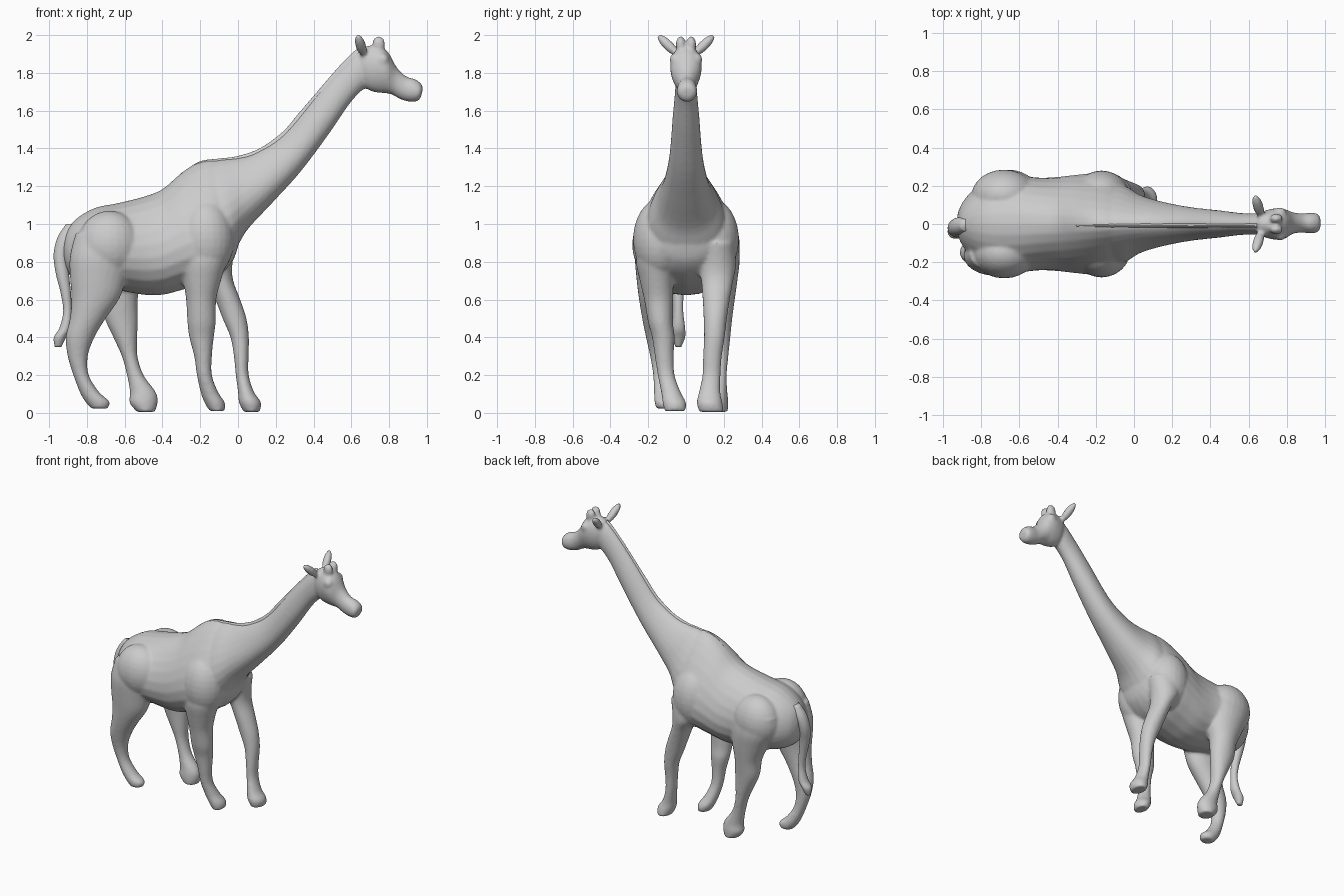
import bpy, bmesh, math
from mathutils import Vector

SIDES, STEPS = 24, 4


def spline(rows):
    """Catmull-Rom interpolation of station tuples."""
    out, n = [], len(rows)
    for i in range(n - 1):
        p = [rows[max(i - 1, 0)], rows[i], rows[i + 1], rows[min(i + 2, n - 1)]]
        for s in range(STEPS):
            t = s / STEPS
            out.append([0.5 * (2 * b + (c - a) * t + (2 * a - 5 * b + 4 * c - d) * t * t
                        + (3 * b - a - 3 * c + d) * t ** 3) for a, b, c, d in zip(*p)])
    return out + [list(rows[-1])]


def loft(name, rows):
    """Rows: upper x, z, lower x, z, centre y, half width, taper to the upper side."""
    bm = bmesh.new()
    rings = []
    for ax, az, bx, bz, y, hw, k in spline(rows):
        ring = []
        for j in range(SIDES):
            a = 2 * math.pi * j / SIDES
            s = math.sin(a)
            ring.append(bm.verts.new(((ax + bx) / 2 + (ax - bx) / 2 * s,
                                      y + hw * math.cos(a) * (1 - k * s),
                                      (az + bz) / 2 + (az - bz) / 2 * s)))
        rings.append(ring)
    for r, q in zip(rings, rings[1:]):
        for j in range(SIDES):
            m = (j + 1) % SIDES
            bm.faces.new((r[j], r[m], q[m], q[j]))
    bm.faces.new(rings[0])
    bm.faces.new(rings[-1])
    bmesh.ops.recalc_face_normals(bm, faces=bm.faces)
    me = bpy.data.meshes.new(name)
    bm.to_mesh(me)
    bm.free()
    for f in me.polygons:
        f.use_smooth = True
    ob = bpy.data.objects.new(name, me)
    bpy.context.collection.objects.link(ob)
    return ob


def leg(name, rows):
    """Rows: back x, front x, z, centre y, half width."""
    return loft(name, [(a, z, b, z, y, w, 0) for a, b, z, y, w in rows])


def blob(name, loc, size, tilt=(0, 0, 0)):
    bpy.ops.mesh.primitive_uv_sphere_add(segments=24, ring_count=16, location=loc, rotation=tilt)
    ob = bpy.context.object
    ob.name = name
    ob.scale = size
    return ob


parts = []

# Torso, rump to chest
torso = [(-.925, .80, .91, .05, 0), (-.90, .74, .98, .11, .1), (-.84, .69, 1.04, .18, .1),
         (-.75, .66, 1.088, .235, .12), (-.64, .65, 1.11, .255, .15), (-.5, .625, 1.145, .24, .18),
         (-.4, .625, 1.185, .24, .25), (-.3, .65, 1.27, .245, .35), (-.2, .68, 1.33, .245, .45),
         (-.1, .73, 1.33, .22, .45), (-.03, .80, 1.22, .16, .3), (.0, .88, 1.12, .09, .2)]
parts.append(loft("torso", [(x, hi, x, lo, 0, w, k) for x, lo, hi, w, k in torso]))

# Neck, withers to skull
parts.append(loft("neck", [
    (-.24, 1.30, -.12, .80, 0, .20, .4), (-.12, 1.338, -.02, .86, 0, .19, .4),
    (0, 1.352, .05, .97, 0, .145, .35), (.1, 1.382, .18, 1.11, 0, .112, .3),
    (.24, 1.475, .33, 1.275, 0, .086, .25), (.4, 1.665, .48, 1.475, 0, .07, .2),
    (.52, 1.805, .59, 1.635, 0, .057, .15), (.62, 1.905, .66, 1.71, 0, .055, .1),
    (.68, 1.93, .70, 1.73, 0, .05, 0)]))

# Head and muzzle
parts.append(loft("head", [
    (.625, 1.89, .66, 1.75, 0, .04, 0), (.66, 1.935, .69, 1.71, 0, .066, 0),
    (.74, 1.945, .74, 1.695, 0, .082, -.1), (.795, 1.91, .78, 1.692, 0, .078, -.1),
    (.84, 1.83, .815, 1.685, .005, .058, 0), (.89, 1.782, .86, 1.66, .005, .05, 0),
    (.935, 1.768, .91, 1.647, .005, .054, 0), (.968, 1.745, .95, 1.65, .005, .05, 0),
    (.98, 1.72, .968, 1.67, .005, .028, 0)]))

# Near front leg
parts.append(leg("front_leg_near", [
    (-.30, -.03, .92, -.16, .10), (-.30, -.06, .80, -.16, .105), (-.29, -.09, .70, -.155, .09),
    (-.275, -.115, .60, -.145, .077), (-.268, -.118, .48, -.135, .066), (-.258, -.128, .40, -.12, .06),
    (-.232, -.138, .30, -.115, .05), (-.218, -.138, .20, -.105, .045), (-.198, -.105, .11, -.08, .052),
    (-.178, -.070, .055, -.062, .062), (-.15, -.070, .01, -.058, .056)]))
# Far front leg, stepping forward
parts.append(leg("front_leg_far", [
    (-.26, -.01, .90, .16, .10), (-.22, -.03, .78, .165, .10), (-.16, -.025, .70, .165, .085),
    (-.12, .012, .60, .16, .072), (-.082, .045, .50, .155, .062), (-.04, .058, .40, .15, .055),
    (-.022, .056, .30, .14, .05), (-.012, .057, .20, .135, .048), (0, .085, .11, .125, .057),
    (.005, .122, .055, .125, .068), (.03, .115, .005, .135, .065)]))
# Near hind leg
parts.append(leg("hind_leg_near", [
    (-.86, -.56, .95, -.16, .09), (-.89, -.565, .83, -.165, .105), (-.89, -.59, .72, -.165, .098),
    (-.882, -.625, .61, -.165, .085), (-.89, -.70, .50, -.16, .072), (-.912, -.76, .40, -.15, .062),
    (-.902, -.795, .30, -.14, .05), (-.872, -.79, .20, -.13, .044), (-.838, -.735, .11, -.12, .05),
    (-.81, -.68, .06, -.115, .052), (-.775, -.69, .022, -.115, .042)]))
# Far hind leg, stepping forward
parts.append(leg("hind_leg_far", [
    (-.84, -.52, .95, .17, .10), (-.82, -.51, .83, .175, .11), (-.77, -.51, .72, .175, .10),
    (-.72, -.53, .61, .175, .085), (-.705, -.53, .50, .175, .07), (-.66, -.533, .40, .175, .06),
    (-.615, -.532, .30, .175, .05), (-.588, -.50, .20, .17, .046), (-.572, -.435, .11, .165, .054),
    (-.575, -.425, .055, .165, .06), (-.535, -.44, .005, .165, .055)]))

# Shoulders, hips, horns, ears and brow bumps
for s, tag in ((-1, "near"), (1, "far")):
    parts.append(blob("shoulder_" + tag, (-.17, s * .14, .92), (.15, .14, .21)))
    parts.append(blob("hip_" + tag, (-.68, s * .15, .89), (.17, .135, .18)))
    parts.append(blob("horn_" + tag, (.745, s * .028, 1.95), (.034, .026, .045)))
    parts.append(blob("brow_" + tag, (.765, s * .055, 1.87), (.035, .032, .035)))
    parts.append(blob("ear_" + tag, (.65, s * .093, 1.945), (.028, .027, .08),
                      (s * -.78, -.3, 0)))

# Fuse the anatomy into one smooth skin
bpy.ops.object.select_all(action='DESELECT')
for p in parts:
    p.select_set(True)
bpy.context.view_layer.objects.active = parts[0]
bpy.ops.object.join()
body = bpy.context.object
body.name = "giraffe_body"
rm = body.modifiers.new("fuse", 'REMESH')
rm.mode = 'VOXEL'
rm.voxel_size = .01
rm.use_smooth_shade = True
sm = body.modifiers.new("soften", 'SMOOTH')
sm.factor = .5
sm.iterations = 5

# Tail with tuft
leg("tail", [(-.91, -.84, 1.0, -.005, .03), (-.955, -.87, .93, -.01, .045), (-.976, -.90, .84, -.02, .042),
             (-.965, -.895, .74, -.035, .034), (-.94, -.885, .64, -.04, .028), (-.925, -.88, .54, -.04, .025),
             (-.945, -.885, .45, -.04, .035), (-.975, -.91, .40, -.04, .035), (-.97, -.935, .35, -.04, .015)])

# Mane ridge along the back of the neck
ridge = [(-.3, 1.262), (-.2, 1.325), (-.1, 1.34), (0, 1.353), (.12, 1.395), (.24, 1.482), (.32, 1.575),
         (.4, 1.668), (.52, 1.808), (.6, 1.892), (.64, 1.925)]
loft("mane", [(x - .003, z + .006, x + .025, z - .05, -.008, .016, .4) for x, z in ridge])
